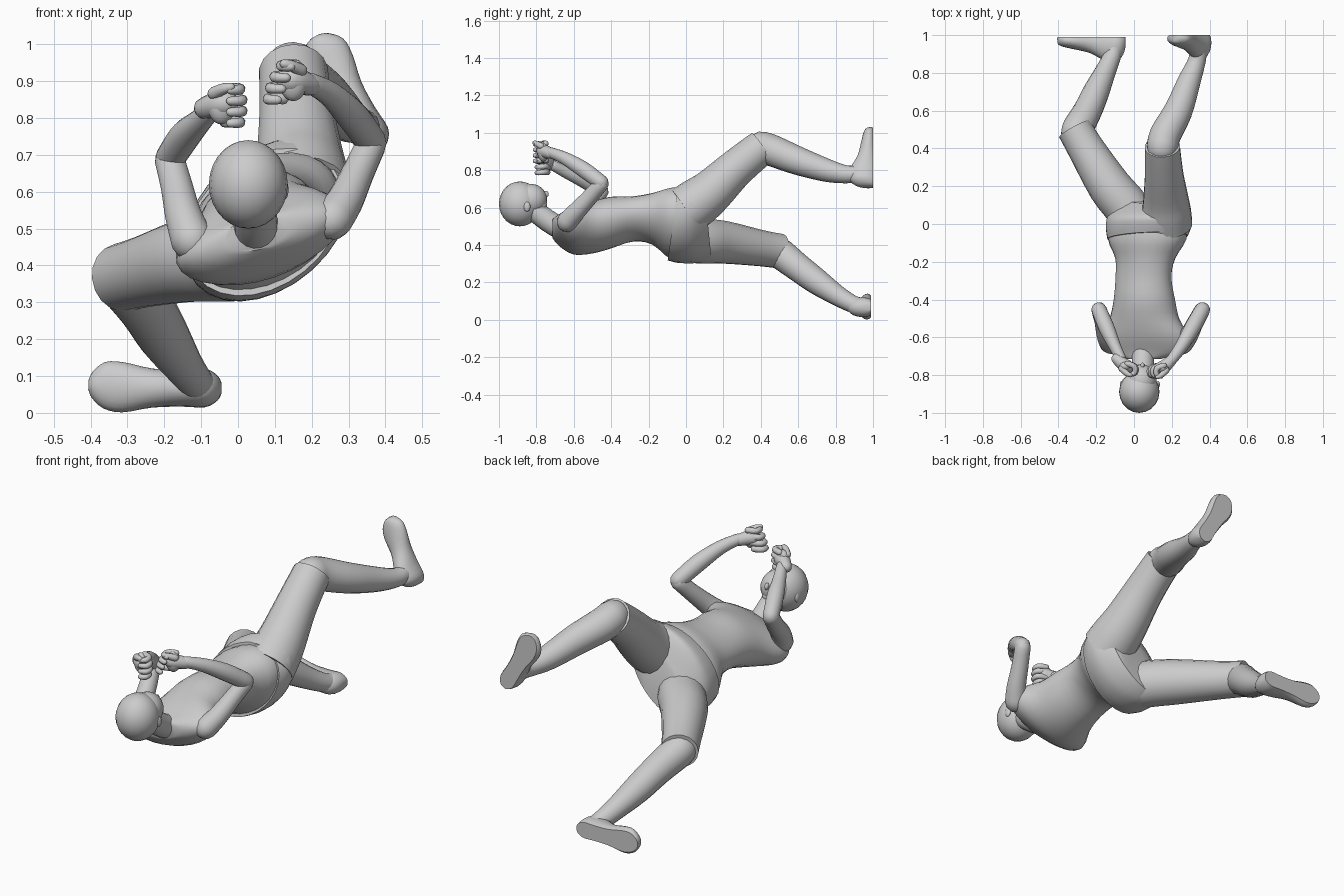
import bpy, bmesh, math
from mathutils import Vector as V

if "Cube" in bpy.data.objects:
    bpy.data.objects.remove(bpy.data.objects["Cube"])

N = 18

def finish(bm, name, angle=40):
    bmesh.ops.recalc_face_normals(bm, faces=bm.faces)
    me = bpy.data.meshes.new(name)
    bm.to_mesh(me)
    bm.free()
    ob = bpy.data.objects.new(name, me)
    bpy.context.collection.objects.link(ob)
    bpy.ops.object.select_all(action='DESELECT')
    ob.select_set(True)
    bpy.context.view_layer.objects.active = ob
    bpy.ops.object.shade_smooth_by_angle(angle=math.radians(angle))
    return ob

def loft(name, rings):
    bm = bmesh.new()
    vs = [[bm.verts.new(p) for p in r] for r in rings]
    n = len(rings[0])
    for a, b in zip(vs, vs[1:]):
        for i in range(n):
            bm.faces.new((a[i], a[(i + 1) % n], b[(i + 1) % n], b[i]))
    bm.faces.new(vs[0][::-1])
    bm.faces.new(vs[-1])
    return finish(bm, name)

def spline(rows, steps):
    # Catmull-Rom through rows of numbers
    out = []
    for i in range(len(rows) - 1):
        p = [rows[max(i - 1, 0)], rows[i], rows[i + 1], rows[min(i + 2, len(rows) - 1)]]
        for s in range(steps):
            t = s / steps
            out.append([0.5 * (2 * b + (c - a) * t + (2 * a - 5 * b + 4 * c - d) * t * t
                               + (3 * b - a - 3 * c + d) * t ** 3) for a, b, c, d in zip(*p)])
    return out + [list(rows[-1])]

def tube(name, rows, steps=3, n=N, dome=False):
    # rows: x, y, z, radius; dome rounds both ends
    pts = spline(rows, steps)
    P = [V(p[:3]) for p in pts]
    T = [(P[min(i + 1, len(P) - 1)] - P[max(i - 1, 0)]).normalized() for i in range(len(P))]
    R = [p[3] for p in pts]
    if dome:
        for end in (0, -1):
            sgn = -1 if end == 0 else 1
            c, t, r = P[end].copy(), T[end], R[end]
            for a in (30, 60, 80):
                q = (c + t * sgn * r * math.sin(math.radians(a)), t, r * math.cos(math.radians(a)))
                for lst, val in zip((P, T, R), q):
                    lst.insert(0, val) if end == 0 else lst.append(val)
    u = T[0].orthogonal().normalized()
    rings = []
    for p, t, r in zip(P, T, R):
        u = (u - t * u.dot(t)).normalized()
        w = t.cross(u)
        rings.append([p + (u * math.cos(2 * math.pi * i / n) + w * math.sin(2 * math.pi * i / n)) * r
                      for i in range(n)])
    return loft(name, rings)

def body(name, rows, steps=3, n=28):
    # rows: y, centre x, centre z, half width, half depth, roll in degrees, shear of y with height
    rings = []
    for y, cx, cz, a, b, roll, shear in spline(rows, steps):
        k, ring = math.radians(roll), []
        for i in range(n):
            t = 2 * math.pi * i / n
            p, q = a * math.cos(t), b * math.sin(t)
            z = p * math.sin(k) + q * math.cos(k)
            ring.append(V((cx + p * math.cos(k) - q * math.sin(k), y + shear * z, cz + z)))
        rings.append(ring)
    return loft(name, rings)

def ball(name, c, r):
    bm = bmesh.new()
    bmesh.ops.create_uvsphere(bm, u_segments=20, v_segments=14, radius=1)
    for v in bm.verts:
        v.co = V(c) + V([a * b for a, b in zip(v.co, r)])
    return finish(bm, name, 60)

# torso and shorts
body("torso", [(-.715, .05, .488, .09, .045, 15, 0), (-.68, .06, .48, .20, .066, 16, 0),
               (-.60, .06, .478, .238, .112, 18, 0), (-.50, .055, .495, .19, .132, 20, 0),
               (-.40, .055, .52, .168, .132, 23, 0), (-.28, .05, .54, .157, .11, 27, 0),
               (-.18, .06, .54, .172, .122, 32, 0), (-.08, .07, .515, .23, .164, 38, 0),
               (.02, .08, .515, .22, .15, 42, 0)])
body("shorts", [(-.07, .072, .518, .237, .172, 39, .14), (-.02, .078, .522, .256, .182, 41, .12),
                (.03, .08, .522, .26, .178, 43, .05), (.075, .08, .505, .245, .145, 44, 0),
                (.12, .08, .485, .20, .10, 44, -.1)])

# neck and head
tube("neck", [(.05, -.60, .47, .06), (.048, -.70, .505, .06), (.045, -.82, .59, .057)])
ball("hair", (.028, -.888, .62), (.107, .112, .12))
ball("face", (.04, -.83, .642), (.08, .088, .085))
ball("chin", (.045, -.785, .61), (.045, .042, .036))
ball("nose", (.045, -.75, .672), (.011, .016, .018))
for x in (-.065, .127):
    ball("ear", (x, -.85, .605), (.01, .018, .026))

# arms
tube("left_upper_arm", [(-.125, -.63, .47, .058), (-.148, -.59, .535, .05),
                        (-.165, -.52, .61, .044), (-.185, -.455, .685, .041)], dome=True)
tube("left_forearm", [(-.185, -.455, .69, .04), (-.145, -.55, .75, .042),
                      (-.105, -.64, .79, .033), (-.07, -.71, .825, .027)], dome=True)
tube("right_upper_arm", [(.255, -.635, .525, .056), (.29, -.59, .575, .05),
                         (.325, -.52, .65, .044), (.36, -.455, .725, .041)], dome=True)
tube("right_forearm", [(.362, -.455, .735, .041), (.31, -.55, .805, .043),
                       (.25, -.65, .865, .034), (.195, -.725, .895, .028)], dome=True)

# half-closed hands, row of fingers stacked along z and leaning sideways
def hand(side, x, y, z, s, lean):
    tube(side + "_palm", [(x - s * .045, y + .04, z - .01, .03), (x - s * .01, y + .01, z, .036),
                          (x + s * .01, y, z + .003, .036)], n=12, dome=True)
    ball(side + "_hand_back", (x, y + .002, z), (.038, .03, .054))
    for i in range(4):
        h = z + .043 - i * .03
        k = .9 if i in (0, 3) else 1
        f = x + lean * (1.5 - i)
        tube(side + "_finger", [(f + s * .01, y + .015, h, .016), (f + s * .052 * k, y, h, .015),
                                (f + s * .053 * k, y - .033, h - .003, .014),
                                (f + s * .025, y - .043, h - .004, .012)], n=10, dome=True)
    tube(side + "_thumb", [(x - s * .02, y - .01, z + .03, .018), (x + s * .005, y - .035, z + .042, .015),
                           (x + s * .025, y - .045, z + .047, .012)], n=10, dome=True)

hand("left", -.045, -.755, .837, 1, 0)
hand("right", .15, -.765, .90, -1, .012)

# legs
tube("left_thigh", [(.01, .0, .425, .12), (-.04, .09, .42, .12), (-.13, .20, .415, .115),
                    (-.255, .40, .383, .097), (-.315, .505, .367, .093)])
tube("left_shin", [(-.305, .475, .37, .082), (-.295, .51, .35, .083), (-.245, .60, .28, .076),
                   (-.20, .70, .205, .07), (-.15, .81, .13, .055), (-.115, .89, .085, .047),
                   (-.105, .93, .075, .045)], dome=True)
tube("right_thigh", [(.175, .0, .585, .135), (.172, .07, .635, .13), (.168, .14, .69, .119),
                     (.16, .25, .795, .104), (.154, .345, .875, .097), (.15, .41, .925, .094)])
tube("right_shin", [(.15, .405, .925, .083), (.165, .47, .902, .084), (.235, .60, .85, .076),
                    (.29, .75, .80, .062), (.325, .84, .78, .05), (.338, .89, .778, .046),
                    (.338, .93, .78, .046)], dome=True)

# shoes: soles lie flat on a vertical plane; rows: along, half width, height, sideways
SHOE = [(0, .015, .05, 0), (.03, .034, .09, 0), (.12, .052, .125, 0), (.3, .05, .125, .002),
        (.52, .053, .085, .004), (.74, .068, .066, .004), (.88, .063, .055, 0),
        (.97, .036, .044, 0), (1, .012, .03, 0)]

def shoe(name, heel, toe, y, s):
    heel, toe = V((heel[0], y, heel[1])), V((toe[0], y, toe[1]))
    u = toe - heel
    w = u.normalized().cross(V((0, 1, 0))) * s
    rings = []
    for t, a, h, off in spline(SHOE, 3):
        ring = []
        for i in range(20):
            k = 2 * math.pi * i / 20
            up = max(0, h * (.35 + .65 * math.sin(k)))
            ring.append(heel + u * t + w * (off + a * math.cos(k)) + V((0, -up, 0)))
        rings.append(ring)
    return loft(name, rings)

shoe("left_shoe", (-.045, .066), (-.406, .076), .99, 1)
shoe("right_shoe", (.382, .712), (.21, 1.022), 1.0, 1)
